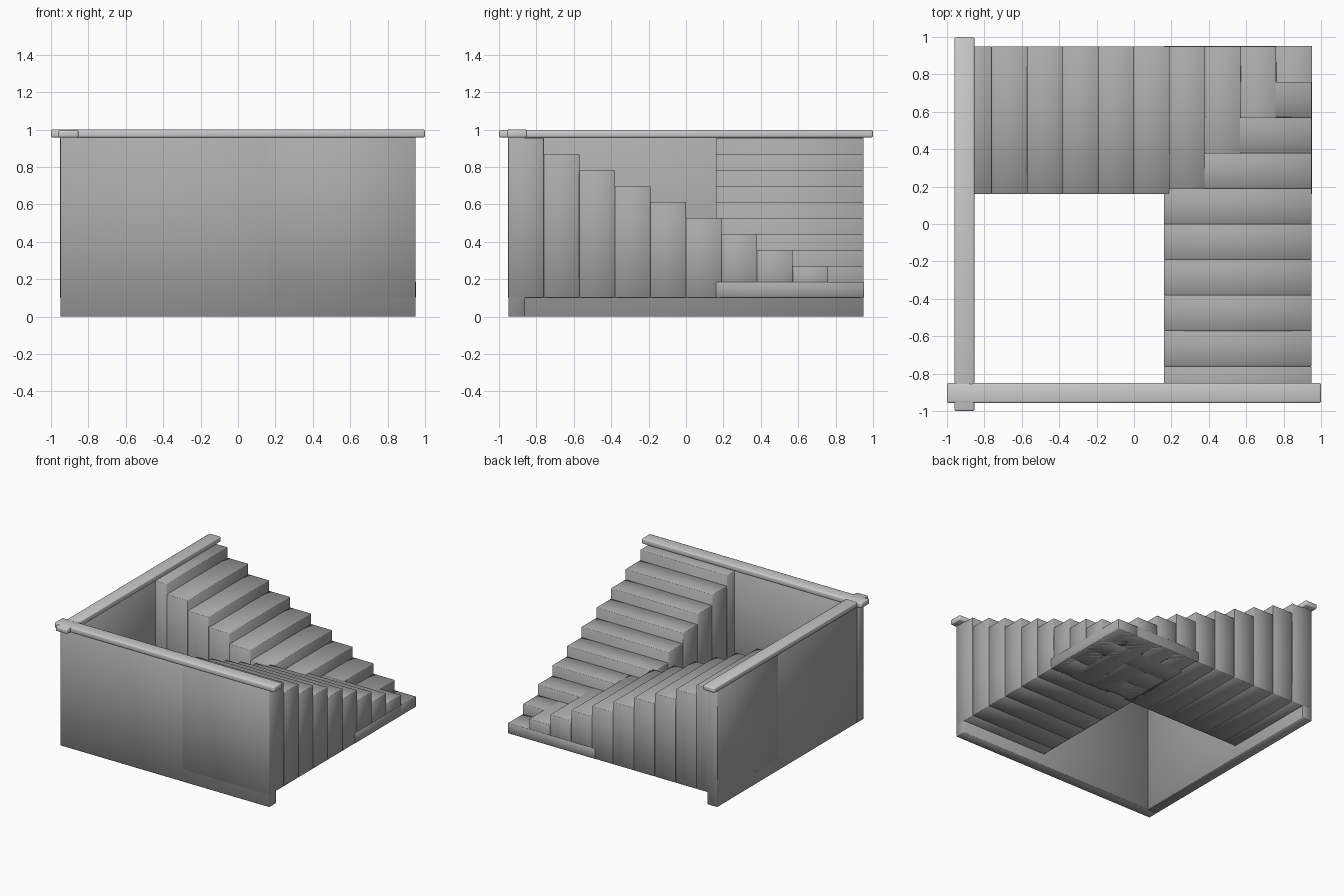
import bpy

if "Cube" in bpy.data.objects:
    bpy.data.objects.remove(bpy.data.objects["Cube"])

dark = bpy.data.materials.new("dark_stone")
dark.diffuse_color = (0.4, 0.4, 0.4, 1)
dark.use_nodes = True
dark.node_tree.nodes["Principled BSDF"].inputs["Base Color"].default_value = dark.diffuse_color

def box(name, lo, hi, bevel=0.003, segments=1, mat=dark):
    c = [(a + b) / 2 for a, b in zip(lo, hi)]
    bpy.ops.mesh.primitive_cube_add(size=1, location=c)
    o = bpy.context.object
    o.name = name
    o.scale = [b - a for a, b in zip(lo, hi)]
    bpy.ops.object.transform_apply(location=False, rotation=False, scale=True)
    # softly shaded edges with a small chamfer
    bpy.ops.object.shade_smooth()
    m = o.modifiers.new("edge_bevel", 'BEVEL')
    m.width = bevel
    m.segments = segments
    if mat:
        o.data.materials.append(mat)
    return o

E = 0.95        # outer half size
INNER = 0.16    # inner side of both flights
BASE = 0.10     # underside of the stairs
N = 10
TREAD = 2 * E / N
RISE = (0.955 - BASE) / N

# Two retaining walls forming a corner
box("left_wall", (-E + 0.001, -E + 0.001, 0), (-0.86, E, 0.96))
box("front_wall", (-E, -E, 0), (E, -0.86, 0.96))

# Coping rails along the wall tops, crossing at the corner
box("left_coping", (-0.96, -1, 0.957), (-0.853, 1, 0.998), 0.009, 2, None)
box("front_coping", (-1, -0.957, 0.957), (1, -0.85, 1.0), 0.009, 2, None)

# Two flights sharing the low corner, rising toward each wall
for i in range(N):
    a = E - (i + 1) * TREAD
    b = E - i * TREAD
    top = BASE + (i + 1) * RISE
    # lowest and highest steps stand very slightly proud of their neighbours
    out = E + (0.002 if i == 0 else 0)
    if i == 0:
        b = out
    if i == N - 1:
        a -= 0.001
    box(f"back_flight_step_{i + 1}", (a, INNER, BASE), (b, out, top))
    box(f"right_flight_step_{i + 1}", (INNER, a, BASE), (out, b, top))
